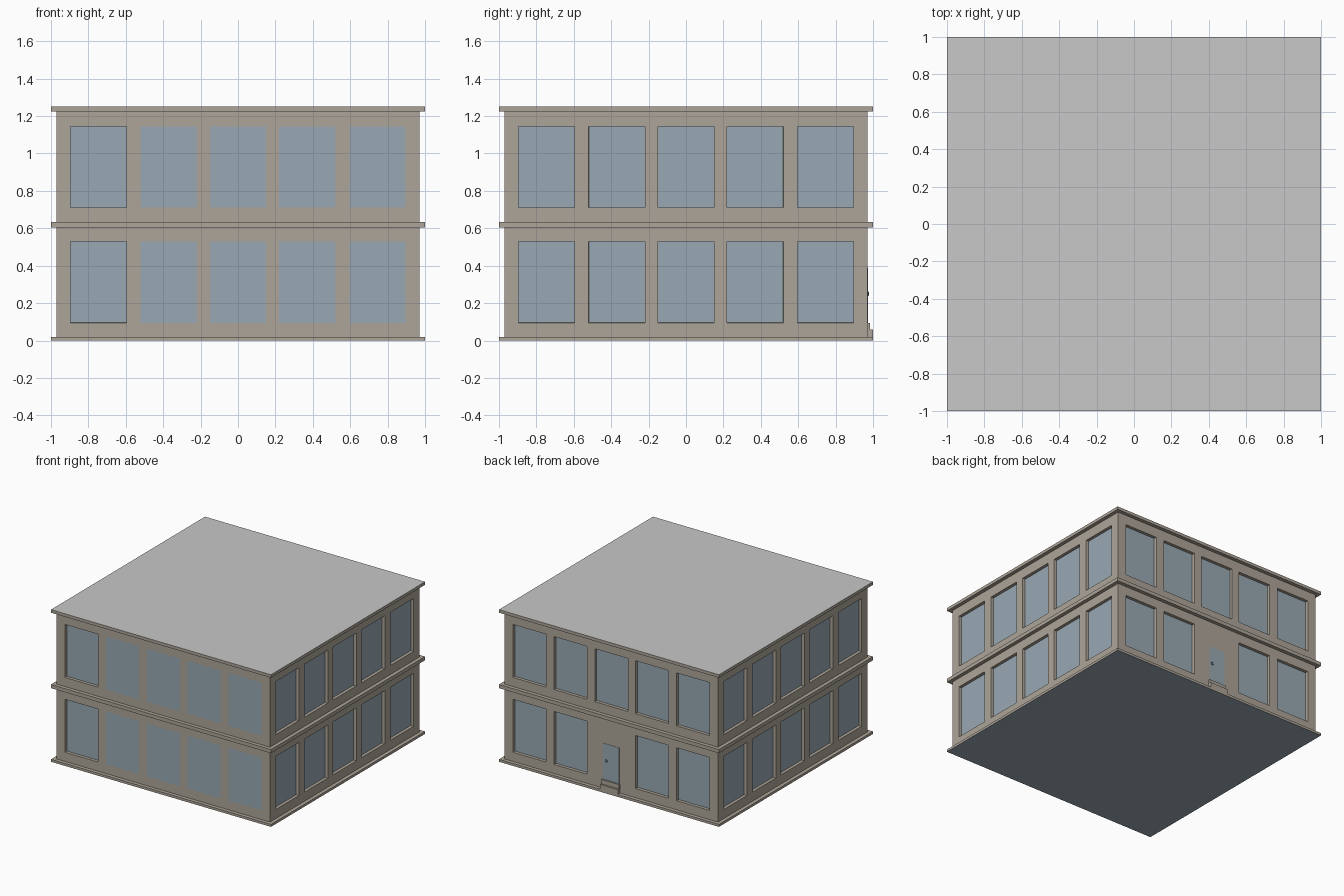
import bpy, bmesh, math
from mathutils import Matrix, Vector

if "Cube" in bpy.data.objects:
    bpy.data.objects.remove(bpy.data.objects["Cube"])


def material(name, rgb):
    m = bpy.data.materials.new(name)
    m.diffuse_color = (*rgb, 1)
    m.use_nodes = True
    m.node_tree.nodes["Principled BSDF"].inputs["Base Color"].default_value = m.diffuse_color
    return m


STONE = material("warm stone", (0.42, 0.375, 0.315))
GLASS = material("blue grey glass", (0.32, 0.395, 0.455))
ROOF = material("light grey roof", (0.58, 0.58, 0.58))
KNOB = material("dark metal", (0.10, 0.13, 0.17))


def finish(name, bm, mats):
    mesh = bpy.data.meshes.new(name)
    bm.to_mesh(mesh)
    bm.free()
    for m in mats:
        mesh.materials.append(m)
    ob = bpy.data.objects.new(name, mesh)
    bpy.context.collection.objects.link(ob)
    return ob


def box(name, lo, hi, mat, top=None, bottom=None):
    lo, hi = Vector(lo), Vector(hi)
    bm = bmesh.new()
    bmesh.ops.create_cube(bm, size=1)
    bmesh.ops.scale(bm, vec=hi - lo, verts=bm.verts)
    bmesh.ops.translate(bm, vec=(lo + hi) / 2, verts=bm.verts)
    bm.normal_update()
    for f in bm.faces:
        if f.normal.z > 0.9:
            f.material_index = 1
        elif f.normal.z < -0.9:
            f.material_index = 2
    return finish(name, bm, [mat, top or mat, bottom or mat])


WALL = 0.97
us = [-WALL]
for c in (-0.745, -0.37, 0, 0.37, 0.745):
    us += [c - 0.15, c + 0.15]
us.append(WALL)
zs = [0.01, 0.095, 0.53, 0.71, 1.145, 1.24]


# Wall of two rows of five windows; odd grid cells are the panes
def wall(name, angle, flush=(), door=False):
    bm = bmesh.new()
    grid = [[bm.verts.new((u, -WALL, z)) for u in us] for z in zs]
    recessed = []
    for j in range(len(zs) - 1):
        for i in range(len(us) - 1):
            f = bm.faces.new((grid[j][i], grid[j][i + 1],
                              grid[j + 1][i + 1], grid[j + 1][i]))
            if i % 2 and j % 2 and not (door and i == 5 and j == 1):
                f.material_index = 1
                if i not in flush:
                    recessed.append(f)
    bm.normal_update()
    # sink the panes, leaving stone reveals round them
    res = bmesh.ops.inset_individual(bm, faces=recessed, thickness=0.0005,
                                     depth=-0.025)
    for f in res["faces"]:
        f.material_index = 0
    for f in recessed:
        f.material_index = 1
    bmesh.ops.rotate(bm, cent=(0, 0, 0), verts=bm.verts,
                     matrix=Matrix.Rotation(angle, 3, 'Z'))
    return finish(name, bm, [STONE, GLASS])


wall("front_wall", 0, flush=(3, 5, 7, 9))
wall("right_wall", math.pi / 2)
wall("back_wall", math.pi, door=True)
wall("left_wall", -math.pi / 2)

# Projecting slabs: base, floor band and roof
box("base_slab", (-1, -1, 0), (1, 1, 0.02), STONE, bottom=GLASS)
box("floor_band", (-1, -1, 0.605), (1, 1, 0.635), STONE)
box("roof_slab", (-1, -1, 1.225), (1, 1, 1.25), STONE, top=ROOF)

# Back door with steps and knob
box("door", (-0.073, 0.965, 0.095), (0.073, 0.972, 0.39), GLASS)
box("upper_step", (-0.08, 0.96, 0.01), (0.08, 0.985, 0.095), STONE)
box("lower_step", (-0.08, 0.96, 0.01), (0.08, 1.0, 0.06), STONE)
bm = bmesh.new()
bmesh.ops.create_uvsphere(bm, u_segments=12, v_segments=8, radius=0.012)
bmesh.ops.scale(bm, vec=(1, 0.6, 1), verts=bm.verts)
bmesh.ops.translate(bm, vec=(0.045, 0.972, 0.25), verts=bm.verts)
finish("door_knob", bm, [KNOB])
